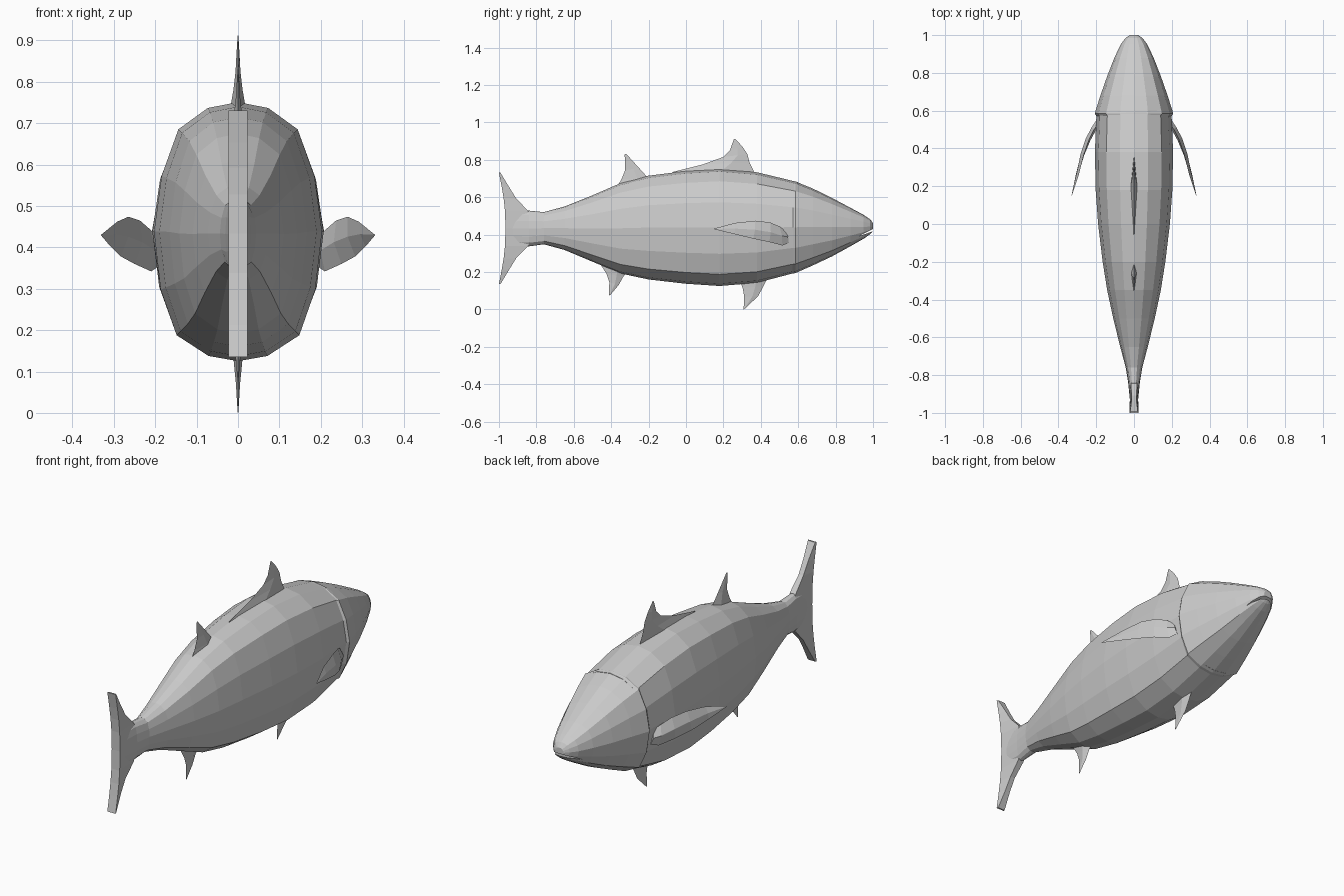
import bpy, bmesh
from mathutils import Vector


def loft(name, rings):
    """Skin equal-length rings of points and close both ends."""
    bm = bmesh.new()
    rows = [[bm.verts.new(p) for p in r] for r in rings]
    n = len(rows[0])
    for a, b in zip(rows, rows[1:]):
        for i in range(n):
            j = (i + 1) % n
            bm.faces.new((a[i], a[j], b[j], b[i]))
    bm.faces.new(rows[0][::-1])
    bm.faces.new(rows[-1])
    bmesh.ops.recalc_face_normals(bm, faces=bm.faces)
    me = bpy.data.meshes.new(name)
    bm.to_mesh(me)
    bm.free()
    ob = bpy.data.objects.new(name, me)
    bpy.context.collection.objects.link(ob)
    return ob


# Normalised half cross-section, top to bottom
HALF = [(0, 1), (.36, .955), (.71, .79), (.91, .43), (1, 0),
        (.92, -.45), (.73, -.80), (.35, -.96), (0, -1)]
SECTION = HALF + [(-x, z) for x, z in HALF[-2:0:-1]]


def body_rings(stations):
    out = []
    for y, hw, top, bot in stations:
        c, h = (top + bot) / 2, (top - bot) / 2
        out.append([(x * hw, y, c + z * h) for x, z in SECTION])
    return out


# Trunk: y, half width, top z, bottom z
loft("body", body_rings([
    (-.93, .022, .52, .345), (-.84, .031, .528, .337), (-.76, .044, .52, .348),
    (-.65, .073, .55, .318), (-.5, .11, .61, .255), (-.35, .142, .675, .192),
    (-.2, .166, .715, .16), (0, .19, .74, .137), (.18, .203, .751, .125),
    (.38, .207, .733, .142), (.6, .198, .68, .2)]))

# Head with the gill cover standing slightly proud of the trunk
head = loft("head", body_rings([
    (.57, .198, .684, .192), (.585, .208, .684, .194), (.68, .178, .645, .236),
    (.78, .143, .596, .283), (.88, .104, .543, .338), (.95, .071, .505, .378),
    (.985, .045, .482, .402), (1.0, .022, .46, .42)]))

# Mouth slit
cutter = loft("mouth_cutter", [
    [(x, .92, .39), (x, 1.03, .445), (x, 1.03, .428)] for x in (-.2, .2)])
cutter.hide_render = True
cutter.hide_set(True)
cut = head.modifiers.new("mouth", 'BOOLEAN')
cut.operation, cut.object, cut.solver = 'DIFFERENCE', cutter, 'EXACT'

# Tail fin: z offset, leading y, trailing y, leading half thickness
upper = [(0, -.82, -.965, .02), (.095, -.845, -.968, .016), (.16, -.908, -.975, .013),
         (.22, -.945, -.985, .014), (.298, -.992, -1, .02)]
rows = [(-z, *r) for z, *r in upper[:0:-1]] + upper
loft("tail_fin", [[(t, le, .433 + z), (.023, te, .433 + z),
                   (-.023, te, .433 + z), (-t, le, .433 + z)]
                  for z, le, te, t in rows])


def fin(name, rows):
    """Lens-section fin; rows hold trailing point, leading point, half thickness."""
    rings = []
    for a, b, t in rows:
        a, b = Vector((0, *a)), Vector((0, *b))
        m, s = a.lerp(b, .6), Vector((t, 0, 0))
        rings.append([a, m + s, b, m - s])
    loft(name, rings)


fin("front_dorsal_fin", [
    ((-.09, .70), (.375, .70), .022), ((-.07, .735), (.36, .745), .018),
    ((.09, .775), (.34, .785), .011), ((.20, .815), (.328, .83), .006),
    ((.235, .85), (.302, .87), .004), ((.255, .908), (.262, .913), .001)])
fin("rear_dorsal_fin", [
    ((-.38, .64), (-.17, .68), .02), ((-.345, .695), (-.205, .705), .013),
    ((-.325, .745), (-.25, .755), .006), ((-.328, .828), (-.32, .832), .001)])
fin("anal_fin", [
    ((-.46, .245), (-.30, .21), .018), ((-.425, .19), (-.335, .175), .012),
    ((-.41, .145), (-.36, .13), .006), ((-.412, .075), (-.405, .077), .001)])
fin("pelvic_fin", [
    ((.285, .16), (.44, .175), .015), ((.303, .115), (.415, .125), .01),
    ((.311, .07), (.385, .07), .005), ((.308, 0), (.315, .004), .001)])

# Pectoral fins: lower edge, upper edge, half thickness
PECTORAL = [((.19, .55, .355), (.19, .53, .42), .012),
            ((.21, .515, .342), (.212, .50, .443), .012),
            ((.25, .445, .36), (.237, .45, .465), .012),
            ((.283, .36, .378), (.265, .37, .474), .009),
            ((.308, .26, .402), (.292, .26, .462), .005),
            ((.331, .15, .429), (.329, .15, .432), .001)]
for side, label in ((1, "right"), (-1, "left")):
    rings = []
    for lo, up, t in PECTORAL:
        lo, up = Vector(lo), Vector(up)
        m, s = (lo + up) / 2, Vector((t, t * .5, 0))
        rings.append([(p.x * side, p.y, p.z) for p in (lo, m + s, up, m - s)])
    loft(label + "_pectoral_fin", rings)
